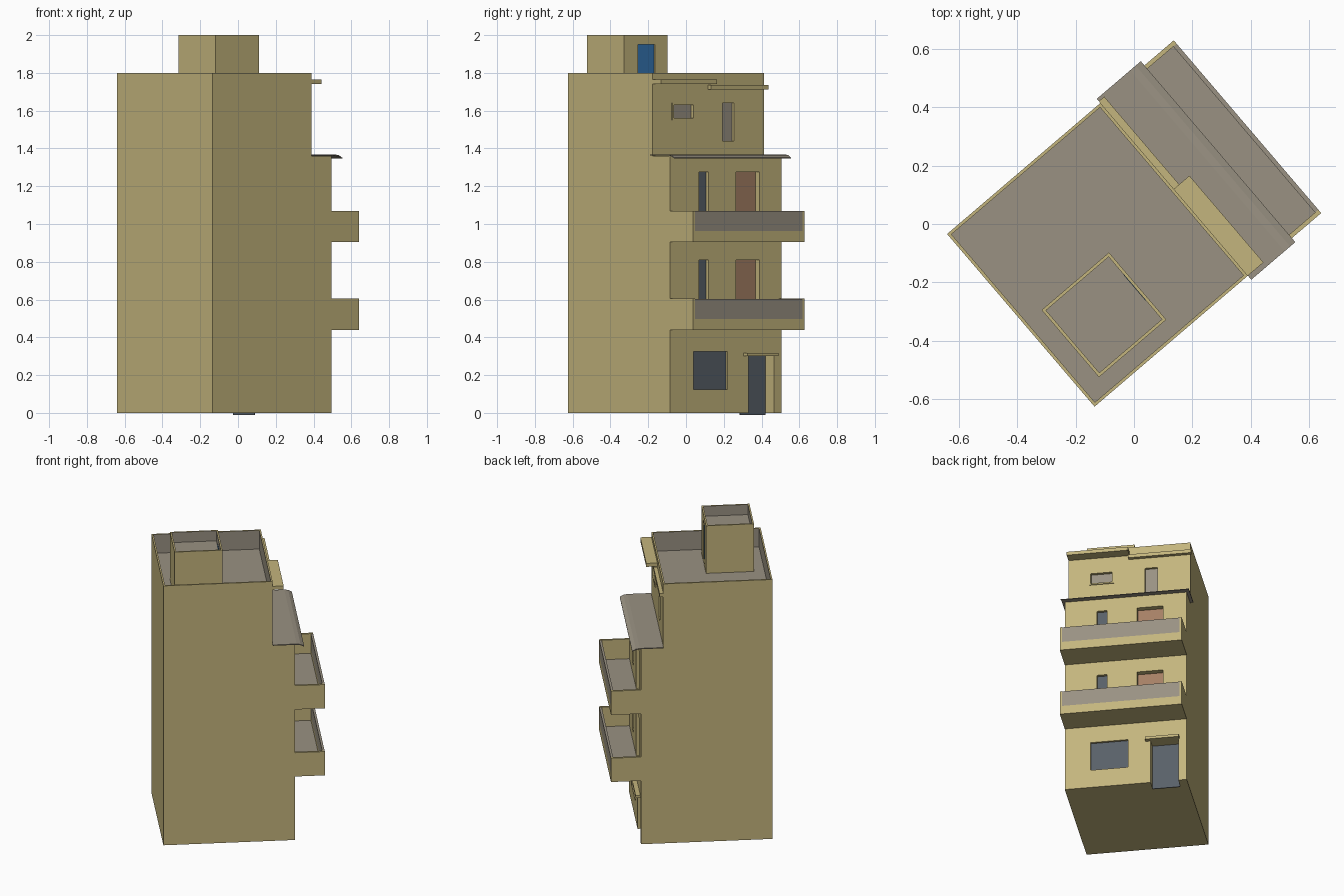
import bpy, bmesh, math
from mathutils import Matrix, Vector

cube = bpy.data.objects.get("Cube")
if cube:
    bpy.data.objects.remove(cube, do_unlink=True)

# Local frame: x = depth towards the facade, y = along the facade
PLACE = Matrix.Translation((-0.135, -0.625, 0)) @ Matrix.Rotation(math.radians(40.5), 4, 'Z')
WIDTH, TOP_D, MAIN_D, BALC_D = 0.777, 0.69, 0.83, 1.02
WALL = 0.015


def material(name, rgb):
    m = bpy.data.materials.new(name)
    m.use_nodes = True
    m.diffuse_color = (*rgb, 1)
    m.node_tree.nodes["Principled BSDF"].inputs["Base Color"].default_value = (*rgb, 1)
    return m


TAN = material("tan_plaster", (0.55, 0.46, 0.205))
GREY = material("grey_concrete", (0.32, 0.285, 0.225))
DARK = material("dark_glass", (0.10, 0.118, 0.14))
BROWN = material("brown_wood", (0.38, 0.215, 0.13))
BLUE = material("blue_paint", (0.036, 0.18, 0.45))


def finish(name, bm, *mats):
    bmesh.ops.recalc_face_normals(bm, faces=bm.faces)
    mesh = bpy.data.meshes.new(name)
    bm.to_mesh(mesh)
    bm.free()
    for m in mats:
        mesh.materials.append(m)
    ob = bpy.data.objects.new(name, mesh)
    bpy.context.collection.objects.link(ob)
    ob.matrix_world = PLACE
    return ob


def box_mesh(x, y, z):
    bm = bmesh.new()
    bmesh.ops.create_cube(bm, size=1)
    for v in bm.verts:
        v.co = Vector([r[0] if c < 0 else r[1] for c, r in zip(v.co, (x, y, z))])
    return bm


def box(name, x, y, z, mat=TAN):
    return finish(name, box_mesh(x, y, z), mat)


def walled_box(name, x, y, z, depth):
    """Block with a sunken grey roof inside a thin parapet."""
    bm = box_mesh(x, y, z)
    bm.normal_update()
    top = max(bm.faces, key=lambda f: f.calc_center_median().z)
    bmesh.ops.inset_region(bm, faces=[top], thickness=WALL)
    pit = bmesh.ops.extrude_discrete_faces(bm, faces=[top])["faces"][0]
    for v in pit.verts:
        v.co.z -= depth
    pit.material_index = 1
    for e in pit.edges:
        for f in e.link_faces:
            f.material_index = 1
    return finish(name, bm, TAN, GREY)


def carve(ob, front, openings):
    """Cut recesses in the facade and fit a thin panel at the back of each."""
    cutters = []
    for name, y, z, depth, mat in openings:
        c = box("cutter", (front - depth, front + 0.05), y, z)
        c.hide_render = True
        cutters.append(c)
        mod = ob.modifiers.new(name, 'BOOLEAN')
        mod.operation, mod.solver, mod.object = 'DIFFERENCE', 'EXACT', c
        box(name, (front - depth, front - depth + 0.004), y, z, mat)
    bpy.context.view_layer.update()
    graph = bpy.context.evaluated_depsgraph_get()
    mesh = bpy.data.meshes.new_from_object(ob.evaluated_get(graph))
    ob.modifiers.clear()
    ob.data = mesh
    for c in cutters:
        bpy.data.objects.remove(c, do_unlink=True)


# Main storeys
main = box("main_storeys", (0, MAIN_D), (0, WIDTH), (0, 1.36))
openings = [
    ("ground_window", (0.165, 0.402), (0.125, 0.325), 0.018, DARK),
    ("entrance_door", (0.547, 0.724), (-0.01, 0.30), 0.07, DARK),
]
for i, base in enumerate((0.44, 0.905)):
    openings += [
        (f"balcony_window_{i + 1}", (0.205, 0.27), (base + 0.1, base + 0.37), 0.023, DARK),
        (f"balcony_door_{i + 1}", (0.461, 0.626), (base + 0.03, base + 0.37), 0.04, BROWN),
    ]
carve(main, MAIN_D, openings)
box("door_canopy", (MAIN_D, 0.86), (0.515, 0.73), (0.30, 0.318))

# Top storey with parapet
top = walled_box("top_storey", (0, TOP_D), (0, WIDTH), (1.36, 1.8), 0.13)
carve(top, TOP_D, [
    ("top_wide_window", (0.143, 0.28), (1.56, 1.63), 0.018, GREY),
    ("top_tall_window", (0.488, 0.567), (1.44, 1.64), 0.02, GREY),
])
for n, y, z in (("left", (0.133, 0.143), (1.55, 1.64)), ("right", (0.28, 0.29), (1.55, 1.64)),
                ("lower", (0.143, 0.28), (1.55, 1.56)), ("upper", (0.143, 0.28), (1.63, 1.64))):
    box(f"window_frame_{n}", (TOP_D, TOP_D + 0.006), y, z)
box("wide_ledge", (TOP_D, 0.76), (0, 0.39), (1.742, 1.766))
box("narrow_ledge", (TOP_D, 0.714), (0.385, 0.785), (1.713, 1.737))

# Roof hut
hut = walled_box("roof_hut", (0.077, 0.38), (0.067, 0.369), (1.67, 2.0), 0.07)
carve(hut, 0.38, [("hut_door", (0.162, 0.28), (1.675, 1.95), 0.012, BLUE)])

# Awning: flat sheet with a drooping front edge
bm = bmesh.new()
outline = [(TOP_D, 1.362), (MAIN_D + 0.01, 1.362), (0.865, 1.358), (0.888, 1.347),
           (0.888, 1.351), (0.865, 1.364), (MAIN_D + 0.01, 1.368), (TOP_D, 1.368)]
face = bm.faces.new([bm.verts.new((x, -0.018, z)) for x, z in outline])
ext = bmesh.ops.extrude_face_region(bm, geom=[face])["geom"]
bmesh.ops.translate(bm, vec=(0, WIDTH + 0.037, 0),
                    verts=[v for v in ext if isinstance(v, bmesh.types.BMVert)])
finish("awning", bm, GREY)

# Balconies
for i, z in enumerate((0.44, 0.905)):
    n = i + 1
    inner = (WALL, WIDTH - WALL)
    box(f"balcony_slab_{n}", (MAIN_D, BALC_D - WALL), inner, (z, z + 0.025))
    box(f"balcony_floor_{n}", (MAIN_D, BALC_D - WALL), inner, (z + 0.025, z + 0.029), GREY)
    box(f"balcony_lip_{n}", (BALC_D - WALL, BALC_D), inner, (z, z + 0.058))
    box(f"balcony_railing_{n}", (BALC_D - WALL, BALC_D), inner, (z + 0.058, z + 0.163), GREY)
    for side, y in (("near", (0, WALL)), ("far", (WIDTH - WALL, WIDTH))):
        box(f"balcony_{side}_wall_{n}", (MAIN_D, BALC_D), y, (z, z + 0.165))
